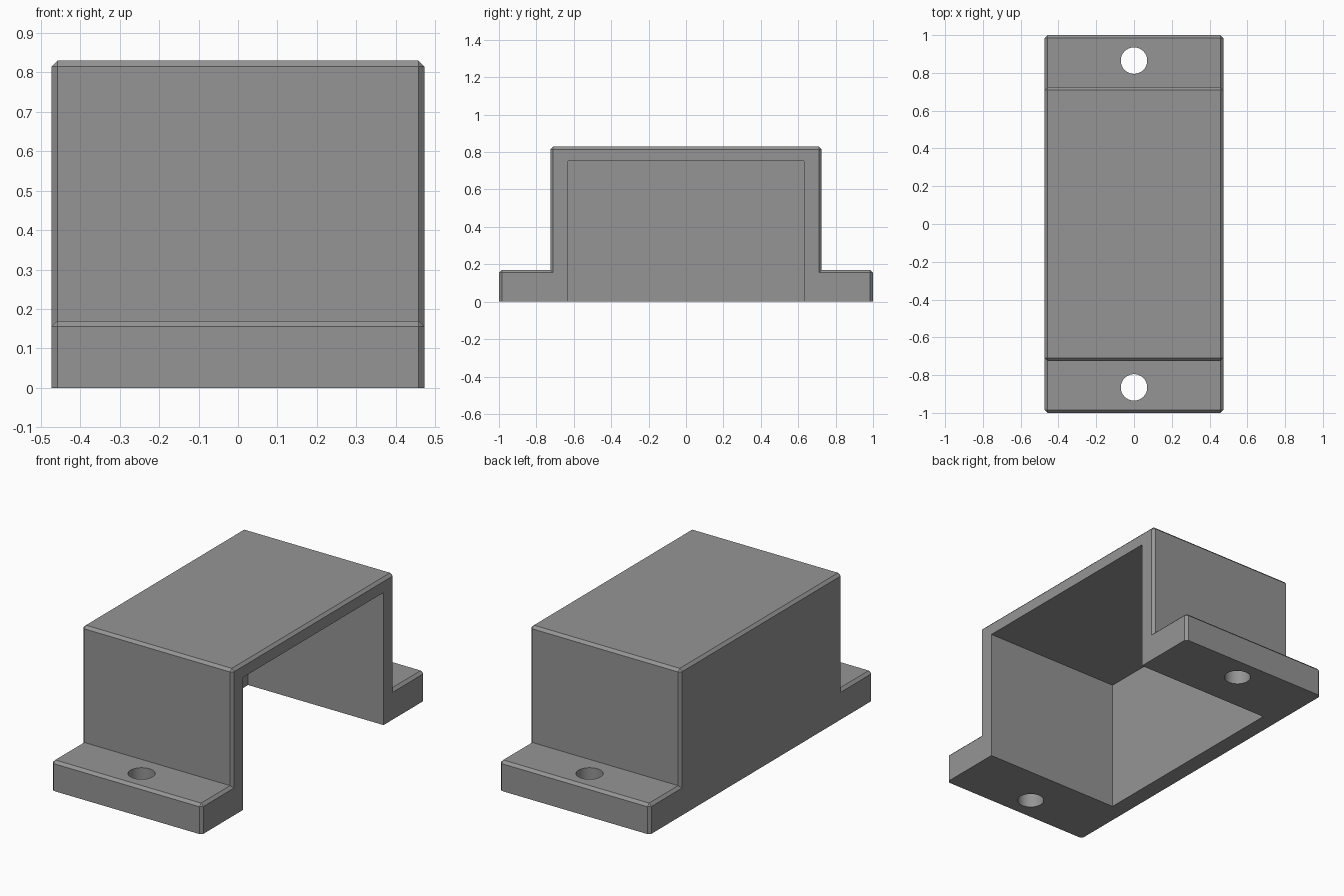
import bpy, bmesh, math

if "Cube" in bpy.data.objects:
    bpy.data.objects.remove(bpy.data.objects["Cube"])

HALF_W, BODY_Y, HEIGHT, FLANGE_Z = 0.473, 0.725, 0.83, 0.17
WALL, CAVITY_Y, CAVITY_Z, CHAMFER = 0.095, 0.63, 0.752, 0.015

grey = bpy.data.materials.new("mid grey")
grey.diffuse_color = (0.30, 0.30, 0.30, 1)
grey.use_nodes = True
grey.node_tree.nodes["Principled BSDF"].inputs["Base Color"].default_value = grey.diffuse_color


def make_object(name, bm):
    bmesh.ops.recalc_face_normals(bm, faces=bm.faces)
    mesh = bpy.data.meshes.new(name)
    bm.to_mesh(mesh)
    bm.free()
    mesh.materials.append(grey)
    obj = bpy.data.objects.new(name, mesh)
    bpy.context.collection.objects.link(obj)
    return obj


def cut(target, cutter):
    cutter.hide_render = True
    cutter.hide_set(True)
    mod = target.modifiers.new("cut", 'BOOLEAN')
    mod.operation, mod.solver, mod.object = 'DIFFERENCE', 'EXACT', cutter
    bpy.context.view_layer.objects.active = target
    bpy.ops.object.modifier_apply(modifier=mod.name)
    bpy.data.objects.remove(cutter)


# Hat-shaped profile extruded across the width
half = [(1.0, 0), (1.0, FLANGE_Z), (BODY_Y, FLANGE_Z), (BODY_Y, HEIGHT)]
profile = half + [(-y, z) for y, z in reversed(half)]
bm = bmesh.new()
face = bm.faces.new([bm.verts.new((-HALF_W, y, z)) for y, z in profile])
ext = bmesh.ops.extrude_face_region(bm, geom=[face])
bmesh.ops.translate(bm, vec=(2 * HALF_W, 0, 0),
                    verts=[v for v in ext["geom"] if isinstance(v, bmesh.types.BMVert)])
bmesh.ops.recalc_face_normals(bm, faces=bm.faces)

# Chamfer every outer edge except those of the underside
edges = [e for e in bm.edges if e.is_convex and max(v.co.z for v in e.verts) > 0.01]
bmesh.ops.bevel(bm, geom=edges, offset=CHAMFER, offset_type='OFFSET',
                segments=1, affect='EDGES')
cover = make_object("bracket_cover", bm)

# Cavity, open below and on the right side
x0, x1, z0 = -HALF_W + WALL, 0.7, -0.2
bm = bmesh.new()
bmesh.ops.create_cube(bm, size=1)
bmesh.ops.scale(bm, vec=(x1 - x0, 2 * CAVITY_Y, CAVITY_Z - z0), verts=bm.verts)
bmesh.ops.translate(bm, vec=((x0 + x1) / 2, 0, (CAVITY_Z + z0) / 2), verts=bm.verts)
cut(cover, make_object("cavity_cutter", bm))

# Screw hole in each flange
for y in (-0.865, 0.865):
    bm = bmesh.new()
    bmesh.ops.create_cone(bm, cap_ends=True, segments=48, radius1=0.07, radius2=0.07, depth=0.6)
    bmesh.ops.translate(bm, vec=(0, y, 0.1), verts=bm.verts)
    cut(cover, make_object("hole_cutter", bm))

# Smooth hole walls, crisp chamfers
bpy.context.view_layer.objects.active = cover
cover.select_set(True)
bpy.ops.object.shade_smooth_by_angle(angle=math.radians(30))
